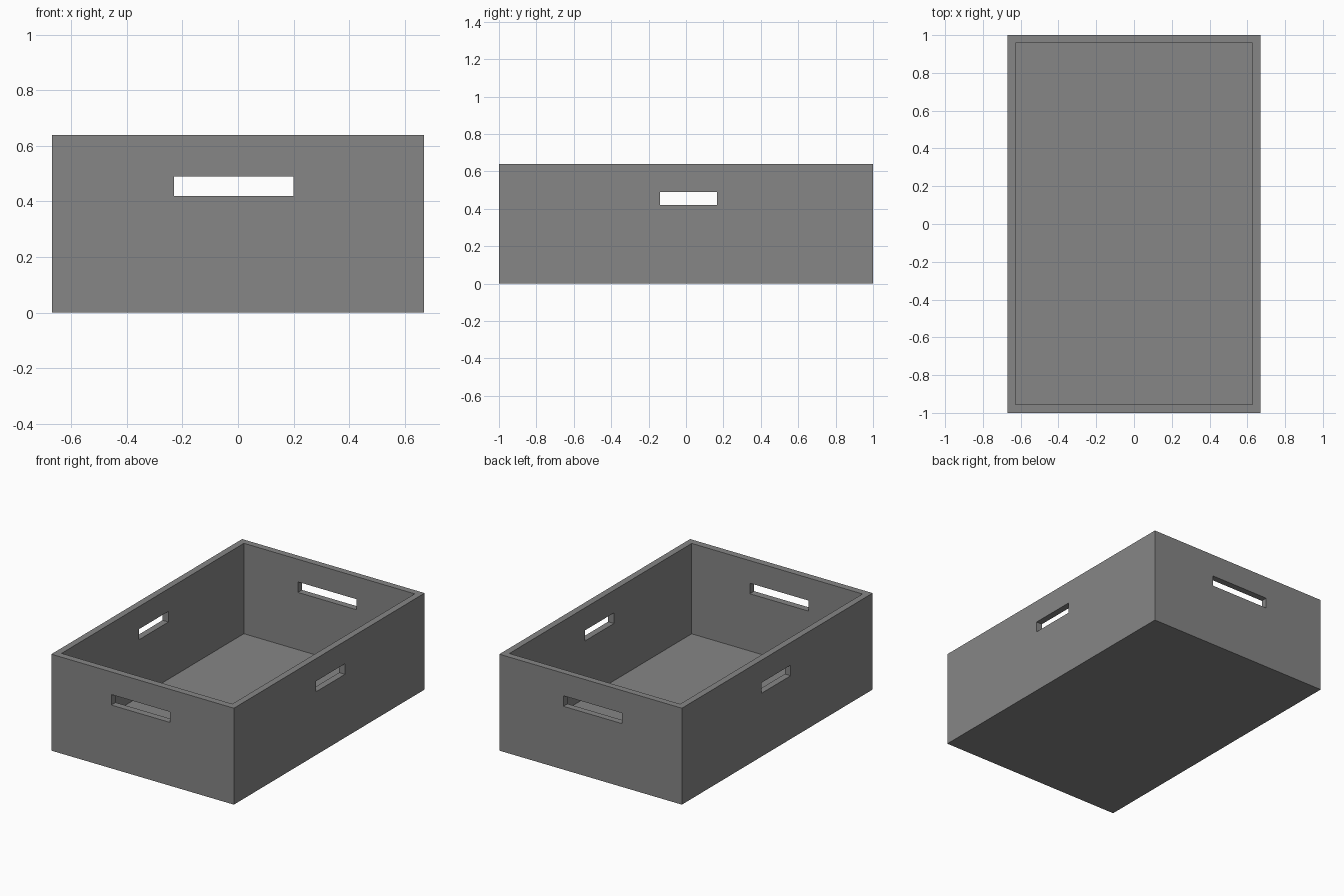
import bpy

cube = bpy.data.objects.get("Cube")
if cube:
    bpy.data.objects.remove(cube, do_unlink=True)

# Grey material
grey = bpy.data.materials.new("mid_grey")
grey.use_nodes = True
colour = (0.24, 0.24, 0.24, 1)
grey.diffuse_color = colour
grey.node_tree.nodes["Principled BSDF"].inputs["Base Color"].default_value = colour


def box(name, low, high):
    """Box spanning two opposite corners."""
    bpy.ops.mesh.primitive_cube_add(size=1)
    obj = bpy.context.object
    obj.name = name
    for v in obj.data.vertices:
        v.co = [h if c > 0 else l for c, l, h in zip(v.co, low, high)]
    obj.data.materials.append(grey)
    return obj


# Solid crate block
crate = box("crate", (-0.67, -1, 0), (0.67, 1, 0.64))

# Hollow interior and the hand slots running through opposite walls
cutters = [
    box("interior_cutter", (-0.627, -0.955, 0.04), (0.627, 0.957, 0.8)),
    box("end_slot_cutter", (-0.23, -1.2, 0.42), (0.2, 1.2, 0.49)),
    box("side_slot_cutter", (-0.9, -0.14, 0.42), (0.9, 0.165, 0.49)),
]
for cutter in cutters:
    cut = crate.modifiers.new(cutter.name, "BOOLEAN")
    cut.operation = "DIFFERENCE"
    cut.solver = "EXACT"
    cut.object = cutter
    cutter.hide_render = True
    cutter.hide_set(True)

# Apply the cuts and remove the helpers
bpy.context.view_layer.objects.active = crate
crate.select_set(True)
for cutter in cutters:
    bpy.ops.object.modifier_apply(modifier=cutter.name)
for cutter in cutters:
    bpy.data.objects.remove(cutter, do_unlink=True)
